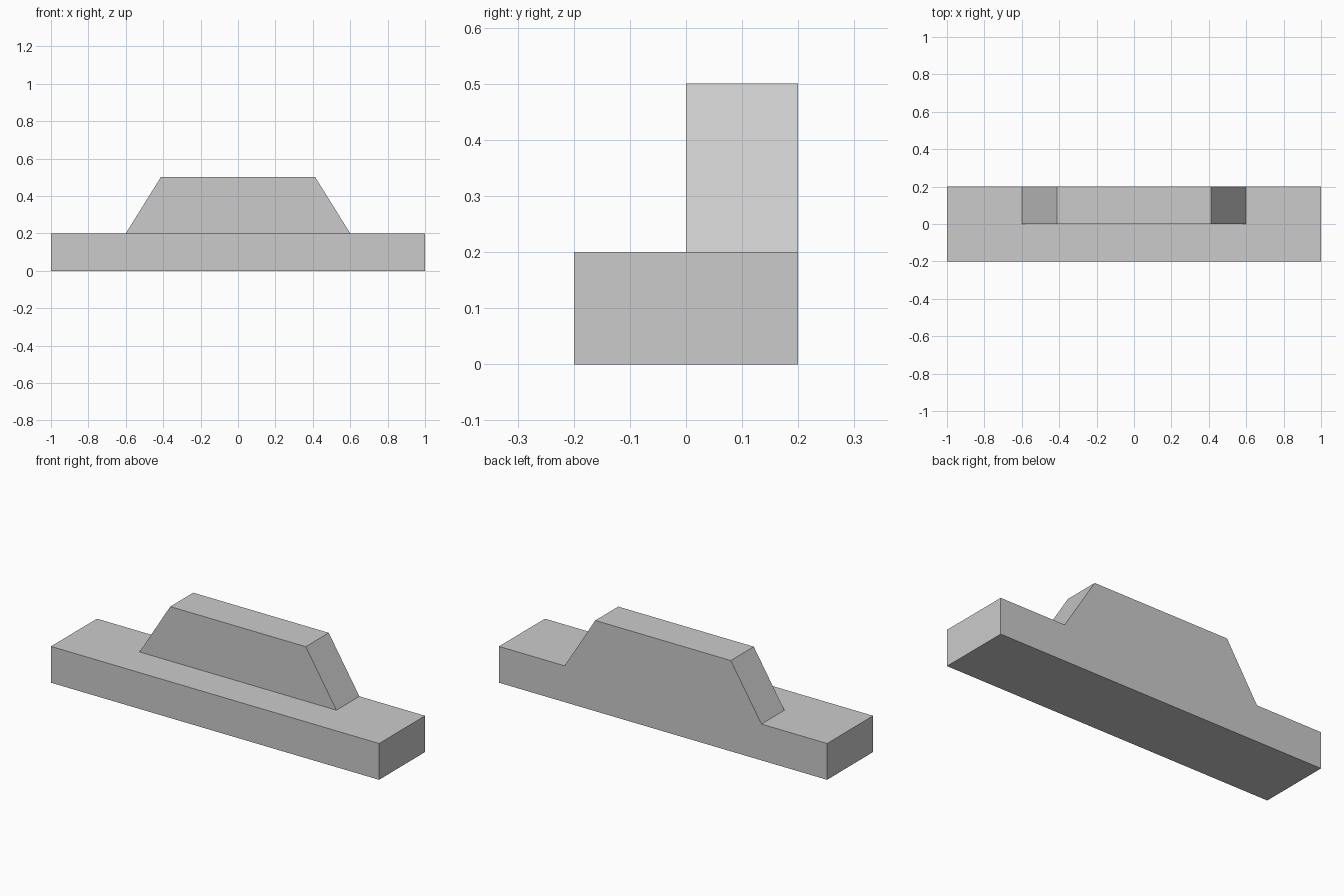
import bpy

if "Cube" in bpy.data.objects:
    bpy.data.objects.remove(bpy.data.objects["Cube"])

# Main dimensions
HALF_LEN, HALF_DEPTH, BASE_H = 1.0, 0.2, 0.2
FOOT, CREST, TOP_H = 0.6, 0.413, 0.5

# Side-to-side profiles in (x, z), left to right
base = [(-HALF_LEN, 0), (-HALF_LEN, BASE_H), (HALF_LEN, BASE_H), (HALF_LEN, 0)]
ridge = [(-FOOT, BASE_H), (-CREST, TOP_H), (CREST, TOP_H), (FOOT, BASE_H)]


def at_depth(profile, y):
    return [(x, y, z) for x, z in profile]


# 0-3 base front, 4-7 base back, 8-11 ridge front, 12-15 ridge back
verts = (at_depth(base, -HALF_DEPTH) + at_depth(base, HALF_DEPTH)
         + at_depth(ridge, 0) + at_depth(ridge, HALF_DEPTH))

faces = [
    (0, 3, 2, 1),                        # base front
    (4, 7, 3, 0),                        # underside
    (0, 1, 5, 4), (2, 3, 7, 6),          # base ends
    (1, 2, 6, 15, 11, 8, 12, 5),         # ledge around the ridge
    (4, 5, 12, 13, 14, 15, 6, 7),        # continuous back wall
    (8, 11, 10, 9),                      # ridge front
]
# Ridge slopes and crest
faces += [(8 + i, 9 + i, 13 + i, 12 + i) for i in range(3)]

mesh = bpy.data.meshes.new("stepped_barrier")
mesh.from_pydata(verts, [], faces)
mesh.validate()
mesh.update()
barrier = bpy.data.objects.new("stepped_barrier", mesh)
bpy.context.collection.objects.link(barrier)
